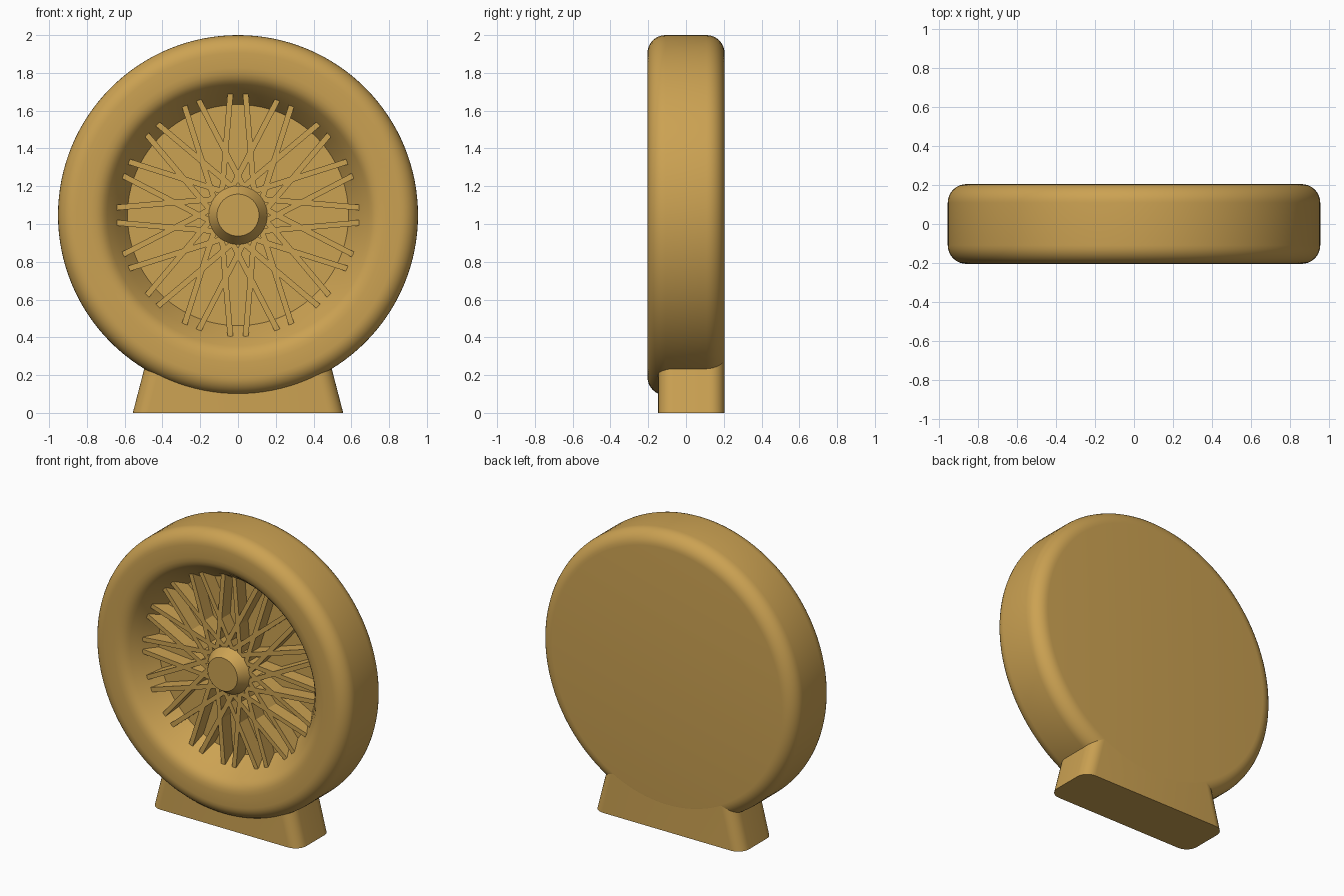
import bpy, bmesh, math
from mathutils import Matrix, Vector

if "Cube" in bpy.data.objects:
    bpy.data.objects.remove(bpy.data.objects["Cube"])

CZ = 1.047          # axle height
SEG = 128

tan = bpy.data.materials.new("tan")
tan.diffuse_color = (0.60, 0.36, 0.085, 1)
tan.use_nodes = True
tan.node_tree.nodes["Principled BSDF"].inputs["Base Color"].default_value = tan.diffuse_color


def finish(name, bm, smooth=True):
    bmesh.ops.remove_doubles(bm, verts=bm.verts, dist=1e-5)
    bmesh.ops.recalc_face_normals(bm, faces=bm.faces)
    me = bpy.data.meshes.new(name)
    bm.to_mesh(me)
    bm.free()
    me.materials.append(tan)
    ob = bpy.data.objects.new(name, me)
    bpy.context.collection.objects.link(ob)
    if smooth:
        bpy.ops.object.select_all(action='DESELECT')
        ob.select_set(True)
        bpy.context.view_layer.objects.active = ob
        bpy.ops.object.shade_smooth_by_angle(angle=math.radians(30))
    return ob


def lathe(name, profile):
    """Spin (radius, y) points about the axle; both ends lie on the axis."""
    bm = bmesh.new()
    vs = [bm.verts.new((r, y, CZ)) for r, y in profile]
    es = [bm.edges.new(p) for p in zip(vs, vs[1:])]
    bmesh.ops.spin(bm, geom=vs + es, cent=(0, 0, CZ), axis=(0, 1, 0),
                   angle=2 * math.pi, steps=SEG, use_merge=True)
    bmesh.ops.dissolve_degenerate(bm, edges=bm.edges, dist=1e-6)
    return finish(name, bm)


def arc(cx, cy, r, a0, a1, n=8):
    return [(cx + r * math.cos(math.radians(a0 + (a1 - a0) * i / n)),
             cy + r * math.sin(math.radians(a0 + (a1 - a0) * i / n)))
            for i in range(n + 1)]


# tyre and dished rim, closed flat at the back
R, H, F, FLOOR = 0.953, 0.204, 0.095, -0.01
dish = [(0, FLOOR), (0.585, FLOOR), (0.643, -0.1), (0.692, -0.163),
        (0.708, -0.18), (0.728, -0.193), (0.752, -0.201), (0.78, -H)]
lathe("wheel", dish + arc(R - F, F - H, F, -90, 0)
      + arc(R - F, H - F, F, 0, 90) + [(0, H)])

# hub with a chamfered cap
lathe("hub", [(0, 0.02), (0.155, 0.02), (0.155, -0.1), (0.111, -0.165), (0, -0.165)])

# crossed spokes: 16 mirrored pairs, each passing the axle at a fixed offset
OFF, W, R_OUT, Y0, Y1 = 0.095, 0.03, 0.643, -0.1, 0.01
bm = bmesh.new()
s0, s1 = 0.08, math.sqrt(R_OUT ** 2 - OFF ** 2)
base_angle = math.radians(3.6) - math.asin(OFF / R_OUT)
for i in range(16):
    for side in (1, -1):
        a = i * math.pi / 8 + side * base_angle
        d = Vector((math.cos(a), 0, math.sin(a)))
        n = Vector((-math.sin(a), 0, math.cos(a)))
        c = d * (s0 + s1) / 2 + n * OFF * side + Vector((0, (Y0 + Y1) / 2, CZ))
        m = Matrix((d, (0, 1, 0), n)).transposed().to_4x4()
        bmesh.ops.create_cube(bm, size=1, matrix=Matrix.Translation(c) @ m
                              @ Matrix.Diagonal((s1 - s0, Y1 - Y0, W, 1)))
finish("spokes", bm, smooth=False)

# tapered foot with rounded upright corners
bm = bmesh.new()
YF, YB, RC, TOP = -0.147, 0.2035, 0.08, 0.34
rings = []
for z in (0, TOP):
    hx = 0.557 - 0.26 * z
    outline = (arc(hx - RC, YB - RC, RC, 0, 90) + arc(RC - hx, YB - RC, RC, 90, 180)
               + arc(RC - hx, YF + RC, RC, 180, 270) + arc(hx - RC, YF + RC, RC, 270, 360))
    rings.append([bm.verts.new((x, y, z)) for x, y in outline])
lo, hi = rings
bm.faces.new(lo[::-1])
bm.faces.new(hi)
for i in range(len(lo)):
    j = (i + 1) % len(lo)
    bm.faces.new((lo[i], lo[j], hi[j], hi[i]))
finish("foot", bm)
